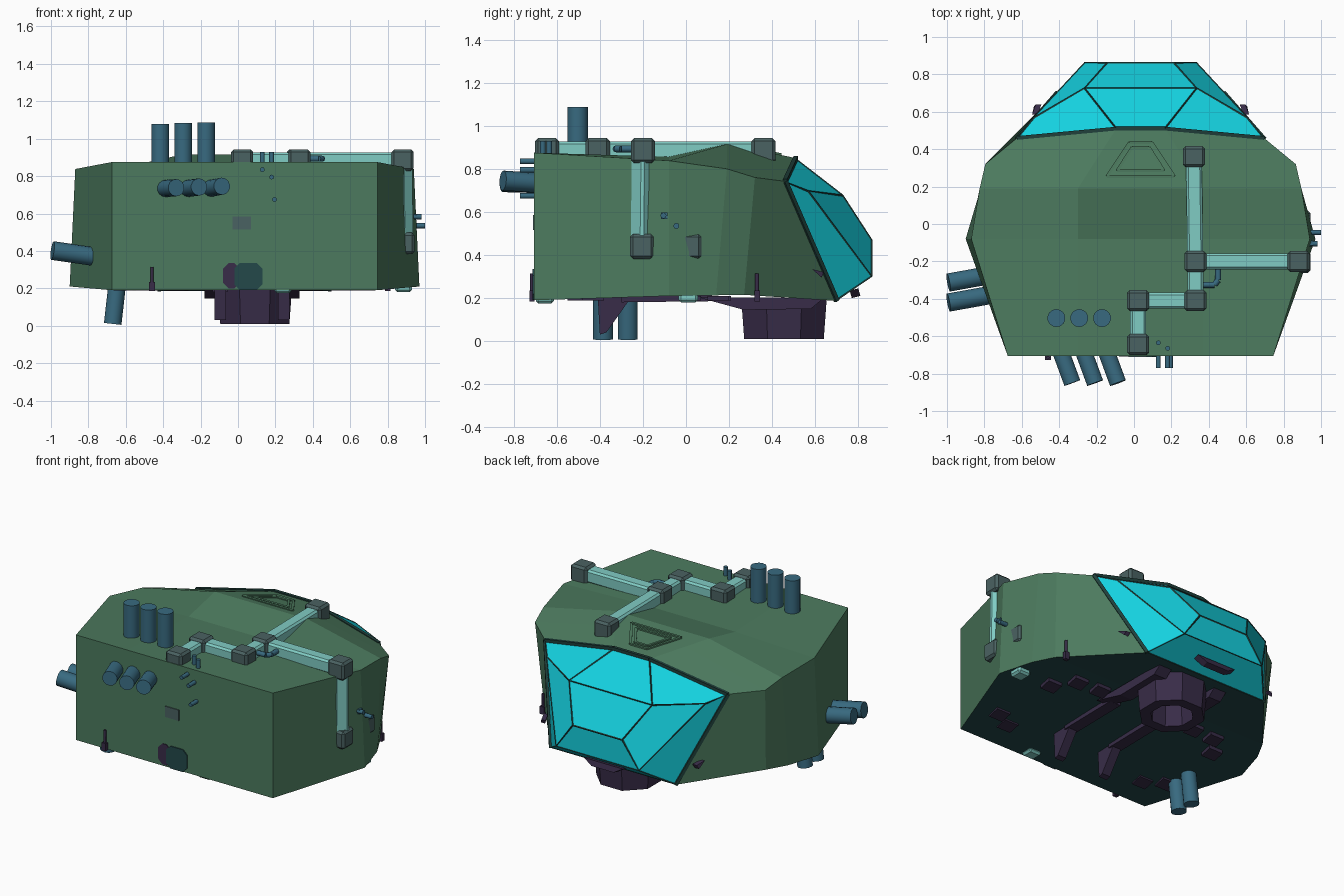
import bpy, bmesh, math
from mathutils import Vector as V

if "Cube" in bpy.data.objects:
    bpy.data.objects.remove(bpy.data.objects["Cube"])

CX = 0.035  # hull centre line


def mat(name, hexcol):
    m = bpy.data.materials.new(name)
    c = [int(hexcol[i:i + 2], 16) / 255 for i in (0, 2, 4)]
    m.diffuse_color = [x / 12.92 if x < 0.04 else ((x + 0.055) / 1.055) ** 2.4 for x in c] + [1]
    m.use_nodes = True
    m.node_tree.nodes["Principled BSDF"].inputs["Base Color"].default_value = m.diffuse_color
    return m


GREEN, DARK = mat("hull_green", "4C7A5E"), mat("underside_dark", "23484A")
GLASS, FRAME = mat("glass_cyan", "14D0DE"), mat("frame_dark", "1F3F3A")
PIPE, JOINT = mat("pipe_teal", "80CCC4"), mat("joint_grey", "4A6262")
STEEL, PURPLE = mat("steel_blue", "386A80"), mat("purple", "382C48")


def finish(name, bm, *mats):
    bmesh.ops.recalc_face_normals(bm, faces=bm.faces)
    me = bpy.data.meshes.new(name)
    bm.to_mesh(me)
    bm.free()
    ob = bpy.data.objects.new(name, me)
    for m in mats:
        me.materials.append(m)
    bpy.context.collection.objects.link(ob)
    return ob


def prism(name, pts, vec, m):
    """Polygon swept along a vector."""
    bm = bmesh.new()
    f = bm.faces.new([bm.verts.new(p) for p in pts])
    r = bmesh.ops.extrude_face_region(bm, geom=[f], use_keep_orig=True)
    bmesh.ops.translate(bm, vec=V(vec), verts=[v for v in r["geom"] if isinstance(v, bmesh.types.BMVert)])
    return finish(name, bm, m)


def beam(name, p, q, w, h, m, bevel=0):
    """Box running from p to q."""
    p, q = V(p), V(q)
    bm = bmesh.new()
    bmesh.ops.create_cube(bm, size=1)
    bmesh.ops.scale(bm, vec=(w, h, (q - p).length), verts=bm.verts)
    ob = finish(name, bm, m)
    ob.location, ob.rotation_euler = (p + q) / 2, (q - p).to_track_quat('Z', 'Y').to_euler()
    if bevel:
        b = ob.modifiers.new("bevel", 'BEVEL')
        b.width, b.segments = bevel, 1
    return ob


def block(name, c, s, m, bevel=0):
    c = V(c)
    h = V((0, 0, s[2] / 2))
    return beam(name, c - h, c + h, s[0], s[1], m, bevel)


def tube(name, p, q, r, m=STEEL, n=14):
    p, q = V(p), V(q)
    bm = bmesh.new()
    bmesh.ops.create_cone(bm, cap_ends=True, segments=n, radius1=r, radius2=r, depth=(q - p).length)
    for f in bm.faces:
        f.smooth = len(f.verts) == 4
    for e in bm.edges:
        e.smooth = all(len(f.verts) == 4 for f in e.link_faces)
    ob = finish(name, bm, m)
    ob.location, ob.rotation_euler = (p + q) / 2, (q - p).to_track_quat('Z', 'Y').to_euler()
    return ob


# Hull: stations of (bottom edge, roof edge, roof ridge) as (half width, y, z)
A, F, E = (0.13, 0.51, 0.85), (0.66, 0.46, 0.742), (0.45, 0.70, 0.187)
stations = [
    ((0.71, -0.705, 0.19), (0.71, -0.705, 0.875), (0.335, -0.705, 0.875)),
    ((0.935, -0.08, 0.21), (0.905, -0.08, 0.838), (0.335, -0.08, 0.856)),
    ((0.87, 0.14, 0.213), (0.86, 0.19, 0.80), (0.335, 0.19, 0.915)),
    ((0.80, 0.27, 0.215), (0.83, 0.32, 0.76), (0.252, 0.32, 0.889)),
    (E, F, A)]
bm = bmesh.new()
rings = []
for s in stations:
    pts = [(CX + w, y, z) for w, y, z in s] + [(CX - w, y, z) for w, y, z in reversed(s)]
    rings.append([bm.verts.new(p) for p in pts])
for a, b in zip(rings, rings[1:]):
    for j in range(6):
        k = (j + 1) % 6
        bm.faces.new((a[j], a[k], b[k], b[j])).material_index = int(j == 5)
bm.faces.new(rings[0])
finish("hull", bm, GREEN, DARK)

# Faceted canopy: panes set into a dark frame
B, C, D, G = (0.30, 0.73, 0.68), (0.18, 0.866, 0.47), (0.30, 0.866, 0.30), (0.575, 0.57, 0.70)
bm = bmesh.new()
R, L = ([bm.verts.new((CX + s * w, y, z)) for w, y, z in (A, B, C, D, E, F, G)] for s in (1, -1))
for i in (0, 1, 2, 3):
    bm.faces.new((R[i], L[i], L[i + 1], R[i + 1]))
for S in (R, L):
    for idx in ((0, 5, 6, 1), (1, 6, 3, 2), (6, 5, 4, 3)):
        bm.faces.new([S[i] for i in idx])
bmesh.ops.recalc_face_normals(bm, faces=bm.faces)
panes = list(bm.faces)
edge = bmesh.ops.inset_individual(bm, faces=panes, thickness=0.008, depth=-0.004)["faces"]
for f in edge:
    f.material_index = 1
finish("canopy", bm, GLASS, FRAME)

# Canopy rim
beam("canopy_rim_top", (CX - A[0], A[1], A[2]), (CX + A[0], A[1], A[2]), 0.02, 0.02, FRAME)
for s in (1, -1):
    a, f, e = [(CX + s * p[0], p[1], p[2]) for p in (A, F, E)]
    beam("canopy_rim_upper", a, f, 0.02, 0.02, FRAME)
    beam("canopy_rim_side", f, e, 0.02, 0.02, FRAME)

# Roof vent: two nested trapezoid frames on the rear slope
for w0, w1, y0, y1 in ((0.18, 0.06, 0.255, 0.435), (0.125, 0.045, 0.285, 0.41)):
    q = [(CX + x, y, 0.915 - (y - 0.19) * 0.203) for x, y in ((-w0, y0), (w0, y0), (w1, y1), (-w1, y1))]
    for i in range(4):
        beam("vent_frame", q[i], q[(i + 1) % 4], 0.016, 0.016, GREEN)

# Square pipework with corner joints
j = [(0.32, 0.36, 0.885), (0.328, -0.20, 0.885), (0.328, -0.41, 0.885), (0.022, -0.41, 0.885),
     (0.022, -0.645, 0.885), (0.88, -0.20, 0.885), (0.885, -0.205, 0.44), (0.885, 0.015, 0.44)]
for a, b in ((0, 1), (1, 2), (2, 3), (3, 4), (1, 5), (5, 6)):
    beam("pipe", j[a], j[b], 0.085, 0.085, PIPE, 0.012)
for p in j:
    block("pipe_joint", p, (0.118, 0.112, 0.115), JOINT, 0.014)
block("pipe_stub_side", (0.89, -0.14, 0.45), (0.07, 0.05, 0.08), PIPE)
block("pipe_stub_bottom_right", (0.885, 0.01, 0.205), (0.09, 0.09, 0.05), PIPE, 0.012)
block("pipe_stub_bottom_front", (0.24, -0.655, 0.195), (0.09, 0.085, 0.04), PIPE, 0.012)

# Exhaust cylinders on roof, front, left side and underside
for i in range(3):
    x = -0.415 + 0.122 * i
    tube("roof_exhaust", (x, -0.503, 0.84), (x, -0.503, 1.078 + 0.005 * i), 0.048)
    x = -0.385 + 0.122 * i
    tube("front_exhaust", (x - 0.015, -0.66, 0.733), (x + 0.055, -0.85, 0.738 + 0.004 * i), 0.046)
for y in (-0.285, -0.392):
    tube("left_exhaust", (-0.77, y + 0.012, 0.37), (-0.992, y - 0.028, 0.402), 0.05)
for y in (-0.385, -0.27):
    tube("bottom_exhaust", (-0.645, y, 0.23), (-0.67, y, 0.01), 0.047)

# Small sticks, hook pipe and antennas
for x, z in ((0.13, 0.835), (0.18, 0.795), (0.195, 0.675)):
    tube("front_stick", (x, -0.69, z), (x, -0.77, z), 0.013, STEEL, 8)
for x, y in ((0.13, -0.635), (0.18, -0.665)):
    tube("roof_stick", (x, y, 0.86), (x, y, 0.93), 0.013, STEEL, 8)
hook = [(0.33, -0.325, 0.893), (0.43, -0.325, 0.893), (0.45, -0.30, 0.893), (0.45, -0.24, 0.893)]
for a, b in zip(hook, hook[1:]):
    tube("hook_pipe", a, b, 0.016, STEEL, 8)
for y, z in ((-0.045, 0.535), (-0.105, 0.583)):
    tube("side_stick", (0.92, y, z), (1.0 if y > -0.1 else 0.98, y, z), 0.014, STEEL, 8)
block("side_plate", (0.95, -0.10, 0.583), (0.015, 0.03, 0.03), STEEL)
for x, y in ((-0.46, -0.715), (0.80, 0.33)):
    tube("antenna", (x, y, 0.20), (x, y, 0.315), 0.009, PURPLE, 6)
    block("antenna_base", (x, y, 0.21), (0.03, 0.025, 0.05), PURPLE)

# Front face hatches and plate
def octagon(x0, x1, z0, z1, y, c=0.03):
    return [(x0 + c, y, z0), (x1 - c, y, z0), (x1, y, z0 + c), (x1, y, z1 - c),
            (x1 - c, y, z1), (x0 + c, y, z1), (x0, y, z1 - c), (x0, y, z0 + c)]
prism("front_hatch", octagon(-0.02, 0.13, 0.19, 0.335, -0.70), (0, -0.012, 0), DARK)
prism("front_hatch_side", octagon(-0.08, 0.01, 0.20, 0.335, -0.70), (0, -0.009, 0), PURPLE)
block("front_plate", (0.02, -0.705, 0.55), (0.10, 0.012, 0.07), JOINT)

# Underside ring
RX, RY, N = 0.09, 0.455, 8
bm = bmesh.new()
cols = []
for i in range(N):
    t = 2 * math.pi * (i + 0.5) / N
    cols.append([bm.verts.new((RX + r * math.cos(t), RY + r * math.sin(t), z))
                 for r, z in ((0.215, 0.20), (0.20, 0.01), (0.13, 0.01), (0.12, 0.20))])
for a, b in zip(cols, cols[1:] + cols[:1]):
    for k in range(4):
        m = (k + 1) % 4
        bm.faces.new((a[k], a[m], b[m], b[k]))
finish("landing_ring", bm, PURPLE)

# Ramps, fins and flat plates below the hull
for s in (1, -1):
    x = 0.075 + s * 0.21
    prism("ring_ramp", [(x - 0.045, 0.05, 0.205), (x - 0.045, 0.27, 0.145), (x - 0.045, 0.58, 0.15),
                        (x - 0.045, 0.64, 0.20)], (0.09, 0, 0), PURPLE)
    x = 0.075 + s * 0.17
    prism("underside_fin", [(x - 0.03, -0.41, 0.21), (x - 0.03, -0.40, 0.03), (x - 0.03, -0.37, 0.04),
                            (x - 0.03, -0.25, 0.21)], (0.06, 0, 0), PURPLE)
    beam("underside_arm", (x, -0.30, 0.198), (x, 0.12, 0.203), 0.08, 0.035, PURPLE)
    for px, py in ((0.52, -0.50), (0.64, -0.43), (0.62, 0.02), (0.52, 0.15), (0.36, 0.16)):
        x = CX + s * px
        prism("underside_plate", [(x - 0.06, py - 0.05, 0.21), (x + 0.04, py - 0.05, 0.21),
                                  (x + 0.06, py + 0.05, 0.21), (x - 0.04, py + 0.05, 0.21)],
              (0, 0, -0.022), PURPLE)
    prism("canopy_side_fin", [(CX + s * 0.55, 0.585, 0.335), (CX + s * 0.53, 0.64, 0.32),
                              (CX + s * 0.54, 0.63, 0.295)], (s * 0.03, 0, 0), PURPLE)
prism("canopy_bottom_fin", [(CX - 0.14, 0.80, 0.245), (CX - 0.08, 0.81, 0.21), (CX + 0.08, 0.81, 0.21),
                            (CX + 0.14, 0.80, 0.245)], (0, -0.04, -0.01), PURPLE)
